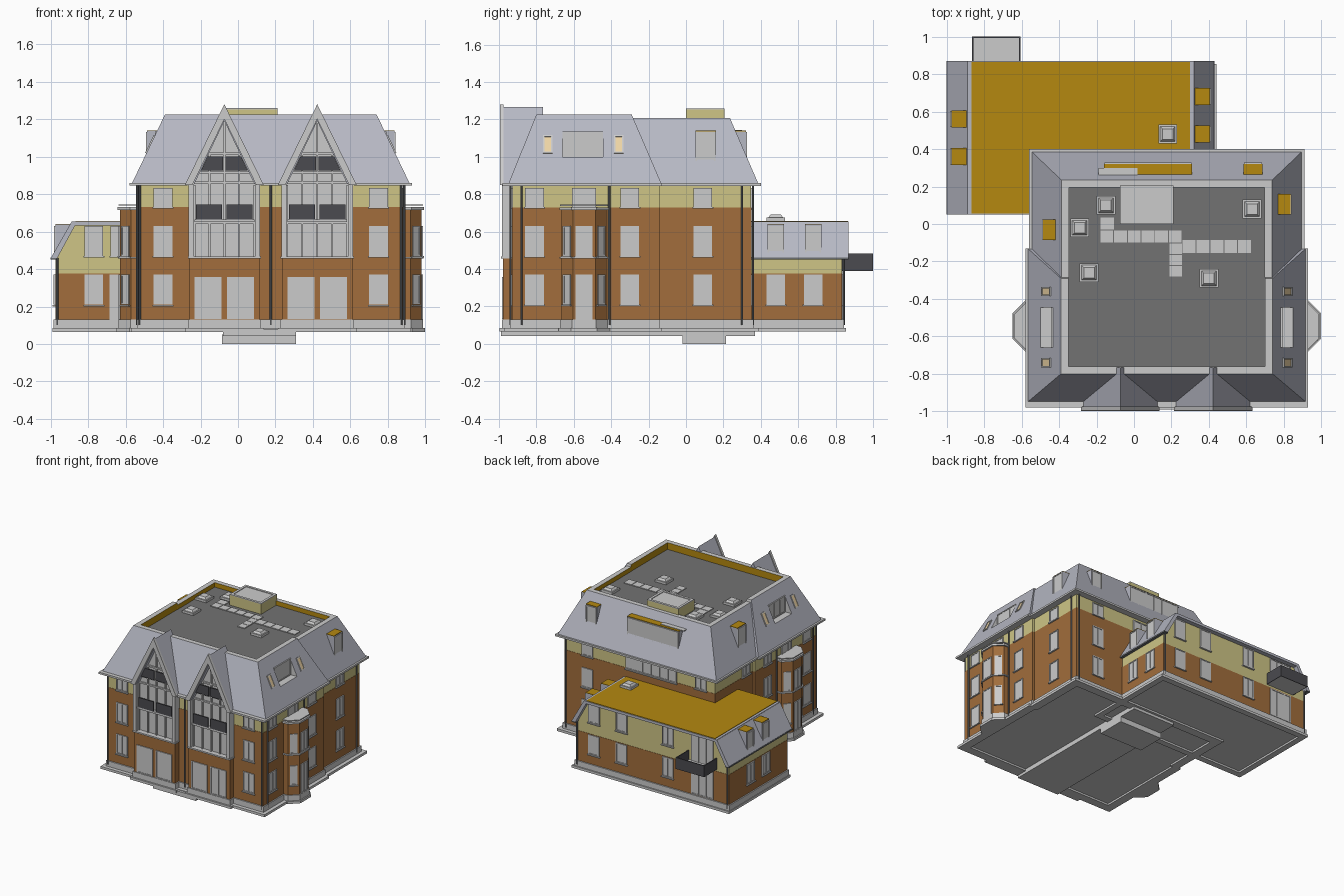
import bpy, bmesh
from mathutils import Vector, Matrix

if "Cube" in bpy.data.objects:
    bpy.data.objects.remove(bpy.data.objects["Cube"])

COL = {'brick': (.36, .155, .045), 'render': (.62, .56, .24), 'slate': (.47, .48, .55), 'ochre': (.46, .25, .005),
       'dark': (.07, .07, .08), 'felt': (.17, .17, .17), 'tan': (.85, .66, .38), 'pipe': (.15, .16, .17)}
MATS = {}
for k, c in COL.items():
    MATS[k] = bpy.data.materials.new(k)
    MATS[k].diffuse_color = (*c, 1)
MATS[None] = bpy.data.materials.new('grey')
parts = {}


def part(name, mat):
    bm, mats = parts.setdefault(name, (bmesh.new(), []))
    if mat not in mats:
        mats.append(mat)
    return bm, mats.index(mat)


def loft(name, loops, mats):
    """Skin 3D loops; mats = one per band, last one for both caps."""
    bm, _ = part(name, mats[0])
    vs = [[bm.verts.new(p) for p in lp] for lp in loops]
    n = len(vs[0])
    for b in range(len(vs) - 1):
        _, mi = part(name, mats[b])
        for i in range(n):
            j = (i + 1) % n
            bm.faces.new((vs[b][i], vs[b][j], vs[b + 1][j], vs[b + 1][i])).material_index = mi
    _, mi = part(name, mats[-1])
    for cap in (vs[0], vs[-1]):
        bm.faces.new(cap).material_index = mi


def up(pts, z):
    return [(x, y, z) for x, y in pts]


def prism(name, pts, z0, z1, mat=None):
    loft(name, [up(pts, z0), up(pts, z1)], [mat, mat])


def extrude_y(name, pts, y0, y1, mat=None):
    loft(name, [[(x, y, z) for x, z in pts] for y in (y0, y1)], [mat, mat])


def rect(x0, x1, y0, y1):
    return [(x0, y0), (x1, y0), (x1, y1), (x0, y1)]


def box(name, x0, x1, y0, y1, z0, z1, mat=None):
    prism(name, rect(x0, x1, y0, y1), z0, z1, mat)


def window(c, n, w, h, cols=2, name='windows', pane=None, sill=True):
    """Framed window centred at c on a surface with normal n."""
    n = Vector(n).normalized()
    u = Vector((0, 0, 1)).cross(n).normalized()
    v = n.cross(u)
    c = Vector(c)

    def bar(a, b, su, sv, d, mat=None):
        bm, mi = part(name, mat)
        m = Matrix((u * su, v * sv, n * d)).transposed().to_4x4()
        m.translation = c + u * a + v * b
        r = bmesh.ops.create_cube(bm, size=1, matrix=m)
        for f in {f for vt in r['verts'] for f in vt.link_faces}:
            f.material_index = mi
    t = .008
    bar(0, 0, w, h, .006, pane)
    for s in (-1, 1):
        bar(s * (w - t) / 2, 0, t, h, .014)
        bar(0, s * (h - t) / 2, w - 2 * t, t, .014)
    for i in range(1, cols):
        bar(-w / 2 + w * i / cols, 0, t * .7, h - 2 * t, .012)
    if sill:
        bar(0, -h / 2 - .005, w + .012, .008, .026)


MX = .175                                    # mirror plane of the main house
def mir(x):
    return 2 * MX - x


def outline(d, f=None):
    """House footprint grown by d (front by f), front half slightly wider."""
    f = d if f is None else f
    r = [(.88 + d, -.93 - f), (.88 + d, -.14 + d * .2), (.86 + d, -.14 + d * .2), (.86 + d, .35 + d)]
    return r + [(mir(x), y) for x, y in reversed(r)]


# main house walls, base hollow underneath
loft('base_slab', [up(outline(-.03), .08), up(outline(-.03), .065), up(outline(.04), .065), up(outline(.04), .085)],
     [None] * 4)
prism('plinth', outline(.01), .085, .13)
prism('brick_walls', outline(0), .13, .73, 'brick')
prism('rendered_walls', outline(-.002), .73, .85, 'render')

# eaves, broken at the front by the gables
prism('eaves', outline(.05, 0), .845, .86)
for a, b in ((-.58, -.27), (.12, .23), (.62, .93)):
    box('eaves', a, b, -.98, -.92, .845, .86)

# mansard roof with sunken flat top
def top_ring(d, z=None):
    r = [(.74 - d, -.80 + d), (.74 - d, -.29), (.738 - d, -.285), (.738 - d, .235 - d)]
    r += [(mir(x), y) for x, y in reversed(r)]
    return [(x, y, z or (1.225 if y < -.287 else 1.207)) for x, y in r]
loft('mansard_roof', [up(outline(.035, .018), .86), top_ring(0), top_ring(.04), top_ring(.04, 1.17)],
     ['slate', None, 'ochre', 'felt'])

# flat roof: stair head, skylights, paving
box('stair_head', -.075, .21, .0, .205, 1.165, 1.252, 'render')
for r in ((-.075, .21, 0, .02), (-.075, .21, .185, .205), (-.075, -.055, .02, .185), (.19, .21, .02, .185)):
    box('stair_head_rim', *r, 1.252, 1.259)
box('stair_head_rim', -.055, .19, .02, .185, 1.25, 1.254)
def skylight(x, y, z):
    box('skylights', x - .05, x + .05, y - .05, y + .05, z, z + .02)
    loft('skylights', [up(rect(x - .04, x + .04, y - .04, y + .04), z + .02),
                       up(rect(x - .028, x + .028, y - .028, y + .028), z + .035)], [None, None])
for x, y in ((-.15, .10), (-.29, -.02), (-.24, -.26), (.40, -.29), (.63, .08)):
    skylight(x, y, 1.168)
skylight(.18, .48, .655)
def pave(x0, x1, y0, y1):
    nx, ny = max(1, round((x1 - x0) / .07)), max(1, round((y1 - y0) / .07))
    dx, dy = (x1 - x0) / nx, (y1 - y0) / ny
    for i in range(nx):
        for j in range(ny):
            box('roof_paving', x0 + i * dx, x0 + (i + .93) * dx, y0 + j * dy, y0 + (j + .93) * dy, 1.169, 1.176)
for r in ((-.18, .26, -.10, -.03), (.19, .26, -.28, -.10), (.26, .63, -.155, -.08), (-.18, -.10, -.03, .04)):
    pave(*r)

# front gabled bays
for c in (-.073, .423):
    box('base_slab', c - .21, c + .21, -.998, -.9, .065, .085)
    box('plinth', c - .195, c + .195, -.985, -.9, .085, .13)
    box('bay_brick', c - .187, c + .187, -.978, -.9, .13, .455, 'brick')
    box('bay_floor', c - .195, c + .195, -.988, -.9, .455, .467)
    for s in (-1, 1):
        box('bay_side_walls', *sorted((c + s * .163, c + s * .19)), -.985, -.9, .467, .87)
        window((c + s * .087, -.978, .245), (0, -1, 0), .145, .225, 2, sill=False)
    extrude_y('gable_glazing', [(c - .165, .467), (c + .165, .467), (c + .165, .86), (c, 1.21), (c - .165, .86)],
              -.945, -.78)
    extrude_y('gable_roofs', [(c - .20, .855), (c, 1.265), (c + .20, .855), (c + .16, .855), (c, 1.19), (c - .16, .855)],
              -.985, -.765, 'slate')
    extrude_y('gable_boards', [(c - .21, .85), (c, 1.28), (c + .21, .85), (c + .17, .85), (c, 1.2), (c - .17, .85)],
              -.995, -.975)
    for dx, h in ((-.16, .85), (-.08, 1.02), (0, 1.19), (.08, 1.02), (.16, .85)):
        box('gable_mullions', c + dx - .005, c + dx + .005, -.957, -.943, .467, h)
    for z, w in ((.64, .16), (.855, .16), (.91, .14), (1.01, .09)):
        box('gable_mullions', c - w, c + w, -.957, -.943, z, z + .012)
    box('gable_balcony_floor', c - .16, c + .16, -.975, -.94, .65, .665)
    for s in (-1, 1):
        a, b = sorted((c + s * .012, c + s * .15))
        box('gable_balcony_panels', a, b, -.975, -.967, .665, .745, 'dark')
        a0, b0, b1 = c + s * .006, c + s * .125, c + s * .09
        extrude_y('gable_balcony_panels', [(a0, .925), (b0, .925), (b1, 1.0), (a0, 1.0)], -.975, -.967, 'dark')

# house windows: front, sides, back
for z, h in ((.29, .16), (.55, .16), (.782, .1)):
    for x in (-.4, .75):
        window((x, -.93, z), (0, -1, 0), .1, h)
    for s, X in ((1, .88), (-1, -.53)):
        for y in (-.81, -.3):
            window((X, y, z), (s, 0, 0), .1, h)
    window((.86, .09, z), (1, 0, 0), .1, h)
    window((.65, .35, z), (0, 1, 0), .1, h)
window((-.51, -.05, .782), (-1, 0, 0), .1, .1)
window((.07, .35, .775), (0, 1, 0), .46, .1, 6)
window((-.38, .35, .782), (0, 1, 0), .1, .1)


def dormer(x0, x1, y0, y1, z0, z1):
    box('dormers', x0, x1, y0, y1, z0, z1, 'slate')
    box('dormer_tops', x0, x1, y0, y1, z1, z1 + .004, 'ochre')


# polygonal side bays with railing, plus recessed roof loggias
for s in (1, -1):
    fx = (lambda x: x) if s == 1 else mir
    def bay(d):
        return [(fx(x), y) for x, y in ((.85, -.665 - d), (.92 + d * .5, -.665 - d), (.98 + d, -.605 - d * .5),
                (.98 + d, -.485 + d * .5), (.92 + d * .5, -.425 + d), (.85, -.425 + d))]
    prism('base_slab', bay(.018), .065, .085)
    prism('plinth', bay(.008), .085, .13)
    prism('side_bays', bay(0), .13, .715, 'brick')
    prism('side_bay_caps', bay(.01), .455, .465)
    prism('side_bay_caps', bay(.012), .715, .73)
    prism('side_bay_caps', bay(.008), .738, .745)
    window((fx(.98), -.545, .25), (s, 0, 0), .09, .24, sill=False)
    window((fx(.98), -.545, .55), (s, 0, 0), .09, .16)
    for y, ny in ((-.635, -1), (-.455, 1)):
        for z in (.29, .55):
            window((fx(.95), y, z), (s * .69, ny * .72, 0), .055, .16, 1)
    window((fx(.88), -.545, .782), (s, 0, 0), .13, .1, 3)
    # loggia cutter, its glazing and the small roof windows
    box('loggia_cutter', *sorted((fx(.785), fx(1))), -.66, -.445, 1.0, 1.135)
    window((fx(.786), -.5525, 1.0675), (s, 0, 0), .215, .135, 3, 'loggia_windows', None, False)
    for y in (-.74, -.36):
        window((fx(.915 - .175 * .205 / .365), y, 1.065), (s * .365, 0, .175), .05, .105, 1, 'roof_windows', 'tan',
               False)
    y = .105 if s == 1 else -.03
    dormer(*sorted((fx(.70), fx(.835))), y - .055, y + .055, .965, 1.136)
    window((fx(.835), y, 1.05), (s, 0, 0), .106, .165, 1, sill=False)

# rear dormers
for a, b, n in ((-.16, .31, 6), (.585, .685, 1)):
    dormer(a, b, .2, .32, .965, 1.136)
    window(((a + b) / 2, .32, 1.05), (0, 1, 0), b - a - .006, .165, n, sill=False)
box('dormer_tops', -.19, .02, .245, .3, 1.137, 1.144)

# rear wing
loft('base_slab', [up(rect(-.94, .39, .11, .805), .08), up(rect(-.94, .39, .11, .805), .065),
                   up(rect(-.99, .44, .06, .855), .065), up(rect(-.99, .44, .06, .855), .085)], [None] * 4)
box('plinth', -.985, .42, .07, .845, .085, .13)
box('wing_brick', -.975, .41, .08, .835, .13, .375, 'brick')
extrude_y('wing_render', [(-.973, .375), (.408, .375), (.408, .46), (.318, .64), (-.885, .64), (-.973, .46)],
          .082, .833, 'render')
for f in (lambda x: x, lambda x: -.57 - x):
    extrude_y('wing_roof_slopes', [(f(-1), .458), (f(-.89), .65), (f(-.86), .65), (f(-.965), .458)], .05, .87, 'slate')
    box('wing_gutters', *sorted((f(-1), f(-.965))), .05, .87, .45, .462, 'pipe')
box('wing_flat_roof', -.888, .318, .05, .87, .632, .653, 'slate')
box('wing_flat_roof', -.868, .298, .055, .865, .65, .657, 'ochre')

# wing dormers and windows
for s, X, ys in ((1, .43, (.48, .68)), (-1, -1.0, (.36, .56))):
    for y in ys:
        dormer(*sorted((X - s * .025, X - s * .11)), y - .045, y + .045, .475, .637)
        window((X - s * .025, y, .555), (s, 0, 0), .086, .15, 1, sill=False)
        window((X - s * .022, y, .29), (s, 0, 0), .1, .16)
for z in (.29, .55):
    window((-.77, .08, z), (0, -1, 0), .1, .16)
    for x in (.25, 0, -.42):
        window((x, .835, z), (0, 1, 0), .1, .16)
window((-.65, .08, .25), (0, -1, 0), .07, .24, 1, 'doors', None, False)
window((-.65, .08, .55), (0, -1, 0), .06, .16, 1)
for z in (.25, .51):
    window((-.735, .835, z), (0, 1, 0), .2, .23, 3, 'doors', None, False)

# rear balcony
box('balcony_floor', -.86, -.61, .83, .995, .39, .405)
box('balcony_panels', -.865, -.605, .992, 1.0, .39, .483, 'dark')
for x in (-.865, -.613):
    box('balcony_panels', x, x + .008, .835, .992, .39, .483, 'dark')

# foundation steps under the house
box('foundation', -.08, .31, -.99, .37, .043, .08)
box('foundation', -.085, .31, -.02, .215, 0, .05)

# downpipes
for x, y, z1 in ((-.525, -.938, .85), (.175, -.938, .85), (.872, -.938, .85), (.888, -.88, .85), (.888, -.41, .85),
                 (.868, .3, .85), (-.538, -.88, .85), (-.538, -.41, .85), (.84, .358, .85), (.4, .843, .46),
                 (-.965, .843, .46), (-.965, .072, .46)):
    bmesh.ops.create_cone(part('downpipes', 'pipe')[0], cap_ends=True, segments=8, radius1=.006, radius2=.006,
                          depth=z1 - .1, matrix=Matrix.Translation((x, y, (z1 + .1) / 2)))

# build the objects
objs = {}
for name, (bm, mats) in parts.items():
    bmesh.ops.recalc_face_normals(bm, faces=bm.faces)
    me = bpy.data.meshes.new(name)
    bm.to_mesh(me)
    bm.free()
    if mats != [None]:
        for m in mats:
            me.materials.append(MATS[m])
    objs[name] = bpy.data.objects.new(name, me)
    bpy.context.collection.objects.link(objs[name])

# cut the loggias into the roof, then drop the cutter
roof, cutter = objs['mansard_roof'], objs['loggia_cutter']
cutter.hide_render = True
cutter.data.materials.append(MATS[None])
mod = roof.modifiers.new('loggias', 'BOOLEAN')
mod.object, mod.operation, mod.solver = cutter, 'DIFFERENCE', 'EXACT'
mod.material_mode = 'TRANSFER'
cut = bpy.data.meshes.new_from_object(roof.evaluated_get(bpy.context.evaluated_depsgraph_get()))
roof.modifiers.clear()
roof.data = cut
bpy.data.objects.remove(cutter)

for m in bpy.data.materials:
    if m.users and not m.is_grease_pencil:
        m.use_nodes = True
        m.node_tree.nodes["Principled BSDF"].inputs["Base Color"].default_value = m.diffuse_color
